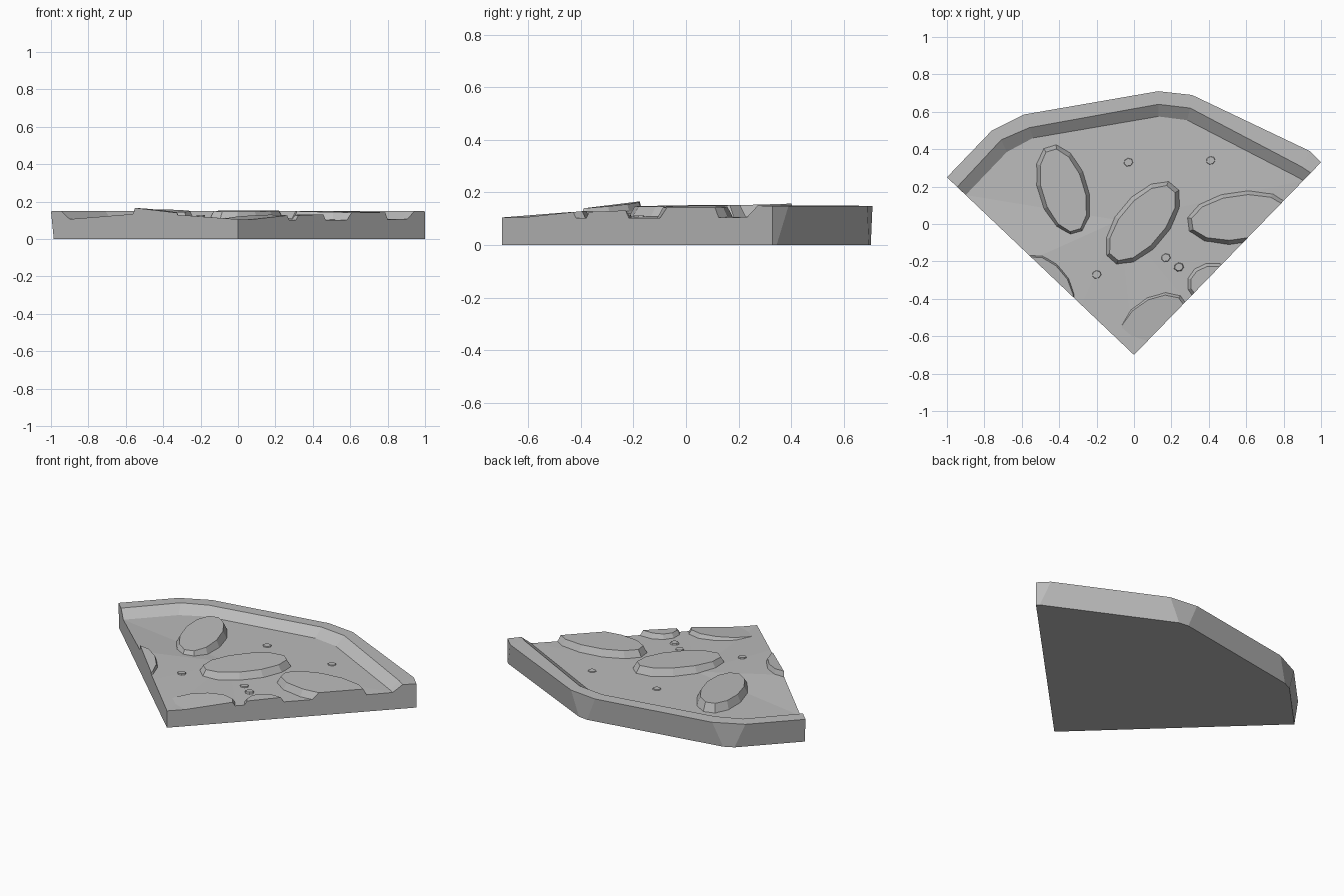
import bpy, bmesh, math
from mathutils import Vector

cube = bpy.data.objects.get("Cube")
if cube:
    bpy.data.objects.remove(cube)

stone_grey = bpy.data.materials.new("stone_grey")
stone_grey.use_nodes = True
colour = (0.5, 0.5, 0.5, 1)
stone_grey.diffuse_color = colour
stone_grey.node_tree.nodes["Principled BSDF"].inputs["Base Color"].default_value = colour

CORNER = Vector((0, -0.7, 0))
CUTS = [Vector((1.03, -1, 0)), Vector((-0.95, -1, 0))]


def finish(name, bm):
    bmesh.ops.recalc_face_normals(bm, faces=bm.faces)
    mesh = bpy.data.meshes.new(name)
    bm.to_mesh(mesh)
    bm.free()
    mesh.materials.append(stone_grey)
    obj = bpy.data.objects.new(name, mesh)
    bpy.context.collection.objects.link(obj)
    return obj


def row(bm, points, z):
    return [bm.verts.new((x, y, z)) for x, y in points]


def strip(bm, a, b):
    for i in range(len(a) - 1):
        bm.faces.new((a[i], a[i + 1], b[i + 1], b[i]))


# Wedge slab: floor, raised rim and outer wall
outer = [(-1, .25), (-.76, .5), (-.59, .585), (.13, .71), (.31, .69), (.94, .39), (1, .33)]
crest = [(-.945, .198), (-.71, .45), (-.56, .515), (.13, .64), (.3, .62), (.9, .304), (.945, .273)]
inner = [(-.9, .155), (-.68, .385), (-.54, .46), (.13, .575), (.285, .555), (.875, .25), (.905, .232)]

# The bevelled wall corners narrow towards the bottom
foot = [(-.985, .236)]
for i in (1, 3, 5):
    p, q = Vector(outer[i]), Vector(outer[i + 1])
    foot += [p.lerp(q, .33), q.lerp(p, .33)]
foot[-1] = Vector(outer[-1])
foot[-2] = Vector((.985, .345))

bm = bmesh.new()
base_row, outer_row = row(bm, foot, 0), row(bm, outer, .148)
crest_row, inner_row = row(bm, crest, .15), row(bm, inner, .106)
strip(bm, base_row, outer_row)
strip(bm, outer_row, crest_row)
strip(bm, crest_row, inner_row)
tip_low = bm.verts.new(CORNER)
tip_top = bm.verts.new((0, -.7, .105))
left_edge = [bm.verts.new((x, -.7 - .95 * x, z)) for x, z in ((-.54, .135), (-.28, .126))]
right_edge = [bm.verts.new((x, -.7 + 1.03 * x, .102)) for x in (.6, .28)]
hub = bm.verts.new((-.08, .02, .112))
loop = inner_row + right_edge + [tip_top] + left_edge[::-1]
for a, b in zip(loop, loop[1:] + loop[:1]):
    bm.faces.new((a, b, hub))
bm.faces.new(base_row + [tip_low])
bm.faces.new([tip_low, base_row[0], outer_row[0], crest_row[0], inner_row[0]] + left_edge + [tip_top])
bm.faces.new([tip_low, base_row[-1], outer_row[-1], crest_row[-1], inner_row[-1]] + right_edge + [tip_top])
finish("slab", bm)


# Bevelled oval stone with a tilted top, trimmed at the slab's straight sides
def stone(name, centre, radii, angle, z, tilt=(0, 0), bevel=.03, sides=12):
    bm = bmesh.new()
    turn = math.radians(angle)
    rings = []
    for inset, top in ((0, False), (bevel, True)):
        ring = []
        for i in range(sides):
            t = math.tau * (i + .5) / sides
            u, v = (radii[0] - inset) * math.cos(t), (radii[1] - inset) * math.sin(t)
            dx = u * math.cos(turn) - v * math.sin(turn)
            dy = u * math.sin(turn) + v * math.cos(turn)
            height = z + tilt[0] * dx + tilt[1] * dy if top else .09
            ring.append(bm.verts.new((centre[0] + dx, centre[1] + dy, height)))
        rings.append(ring)
    low, high = rings
    strip(bm, low + low[:1], high + high[:1])
    bm.faces.new(high)
    bm.faces.new(low[::-1])
    for normal in CUTS:
        geom = bm.verts[:] + bm.edges[:] + bm.faces[:]
        cut = bmesh.ops.bisect_plane(bm, geom=geom, plane_co=CORNER, plane_no=normal,
                                     clear_outer=True)["geom_cut"]
        edges = [e for e in cut if isinstance(e, bmesh.types.BMEdge)]
        if edges:
            bmesh.ops.holes_fill(bm, edges=edges, sides=0)
    finish(name, bm)


stone("left_stone", (-.378, .18), (.26, .142), 107, .151, (0, .03))
stone("centre_stone", (.045, .005), (.28, .15), 50, .15, (-.01, .02), .035)
stone("right_stone", (.56, .035), (.29, .148), 8, .145, (-.02, .02))
stone("small_edge_stone", (.42, -.32), (.145, .12), 0, .128, (0, .04), .025)
stone("front_stone", (.1, -.53), (.22, .142), 35, .114, (.01, .1), .022)
stone("left_edge_stone", (-.47, -.33), (.205, .135), 130, .152, (-.06, .06), .022)

# Small pebbles scattered on the floor
pebbles = [(-.2, -.27, .128), (.24, -.23, .115), (-.03, .33, .114), (.41, .34, .112), (.17, -.18, .112)]
for i, (x, y, z) in enumerate(pebbles):
    stone("pebble_%d" % (i + 1), (x, y), (.033, .03), 20, z, (0, 0), .01, 7)
